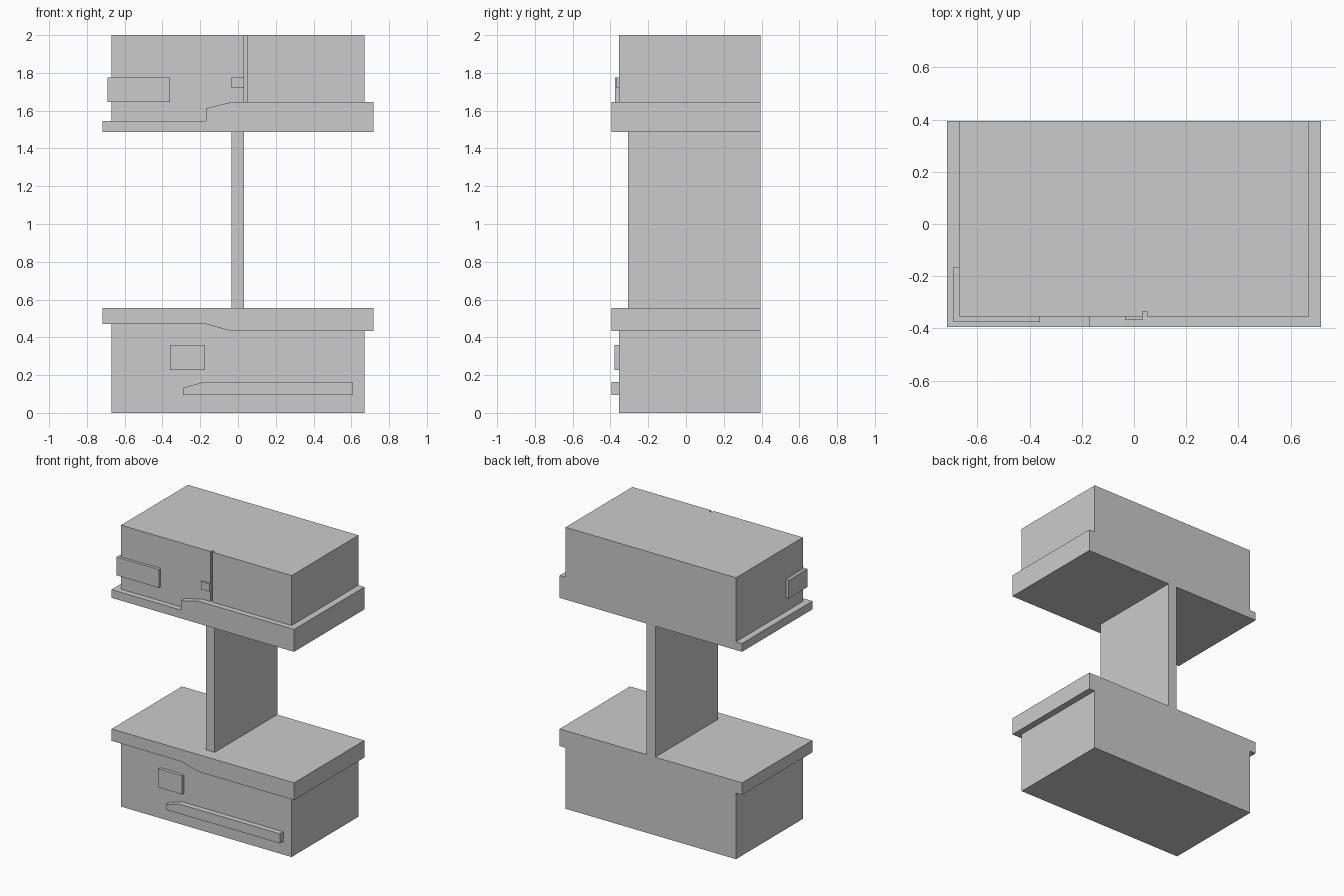
import bpy, bmesh

if "Cube" in bpy.data.objects:
    bpy.data.objects.remove(bpy.data.objects["Cube"])


def prism(name, pts, lo, hi, axis='Y'):
    """Extrude a 2D outline: (x, z) points along Y, or (x, y) points along Z."""
    def at(p, d):
        return (p[0], d, p[1]) if axis == 'Y' else (p[0], p[1], d)
    bm = bmesh.new()
    near = [bm.verts.new(at(p, lo)) for p in pts]
    far = [bm.verts.new(at(p, hi)) for p in pts]
    bm.faces.new(near)
    bm.faces.new(far)
    n = len(pts)
    for i in range(n):
        j = (i + 1) % n
        bm.faces.new((near[i], near[j], far[j], far[i]))
    bmesh.ops.recalc_face_normals(bm, faces=bm.faces)
    mesh = bpy.data.meshes.new(name)
    bm.to_mesh(mesh)
    bm.free()
    obj = bpy.data.objects.new(name, mesh)
    bpy.context.collection.objects.link(obj)
    return obj


def box(name, x0, x1, y0, y1, z0, z1):
    return prism(name, [(x0, z0), (x1, z0), (x1, z1), (x0, z1)], y0, y1)


BACK, FACE, LIP = 0.395, -0.355, -0.395   # depth planes
BODY, BAND = 0.67, 0.717                  # half widths


def storey(prefix, body_z, band_z, left_z, step, right_z):
    """Body and overhanging band that meet along a stepped line."""
    def seam(w):
        return [(-w, left_z)] + step + [(w, right_z)]
    band = prism(prefix + "_band", seam(BAND) + [(BAND, band_z), (-BAND, band_z)], LIP, BACK)
    body = prism(prefix + "_body", seam(BODY) + [(BODY, body_z), (-BODY, body_z)], FACE, BACK)
    return body, band


# Lower and upper halves
storey("lower", 0, 0.555, 0.47, [(-0.17, 0.47), (-0.035, 0.433)], 0.433)
upper_body, _ = storey("upper", 2, 1.486, 1.545,
                       [(-0.17, 1.545), (-0.17, 1.612), (-0.035, 1.645)], 1.645)

# Central upright
box("upright_web", -0.035, 0.032, -0.307, BACK, 0.555, 1.486)

# Vertical groove in the upper front
cutter = box("groove_cutter", 0.032, 0.05, -0.5, -0.335, 1.6, 2.1)
cutter.hide_render = True
cutter.hide_viewport = True
groove = upper_body.modifiers.new("groove", 'BOOLEAN')
groove.operation = 'DIFFERENCE'
groove.solver = 'EXACT'
groove.object = cutter

# Corner plate wrapping the upper left edge
prism("corner_plate", [(-0.692, -0.375), (-0.36, -0.375), (-0.36, FACE),
                       (-BODY, FACE), (-BODY, -0.165), (-0.692, -0.165)],
      1.645, 1.775, 'Z')

# Small front fittings
box("latch_block", -0.035, 0.032, -0.368, FACE, 1.72, 1.775)
box("lower_plate", -0.36, -0.175, -0.378, FACE, 0.228, 0.36)
prism("lower_rail", [(-0.29, 0.095), (0.605, 0.095), (0.605, 0.163),
                     (-0.185, 0.163), (-0.29, 0.133)], LIP, FACE)
